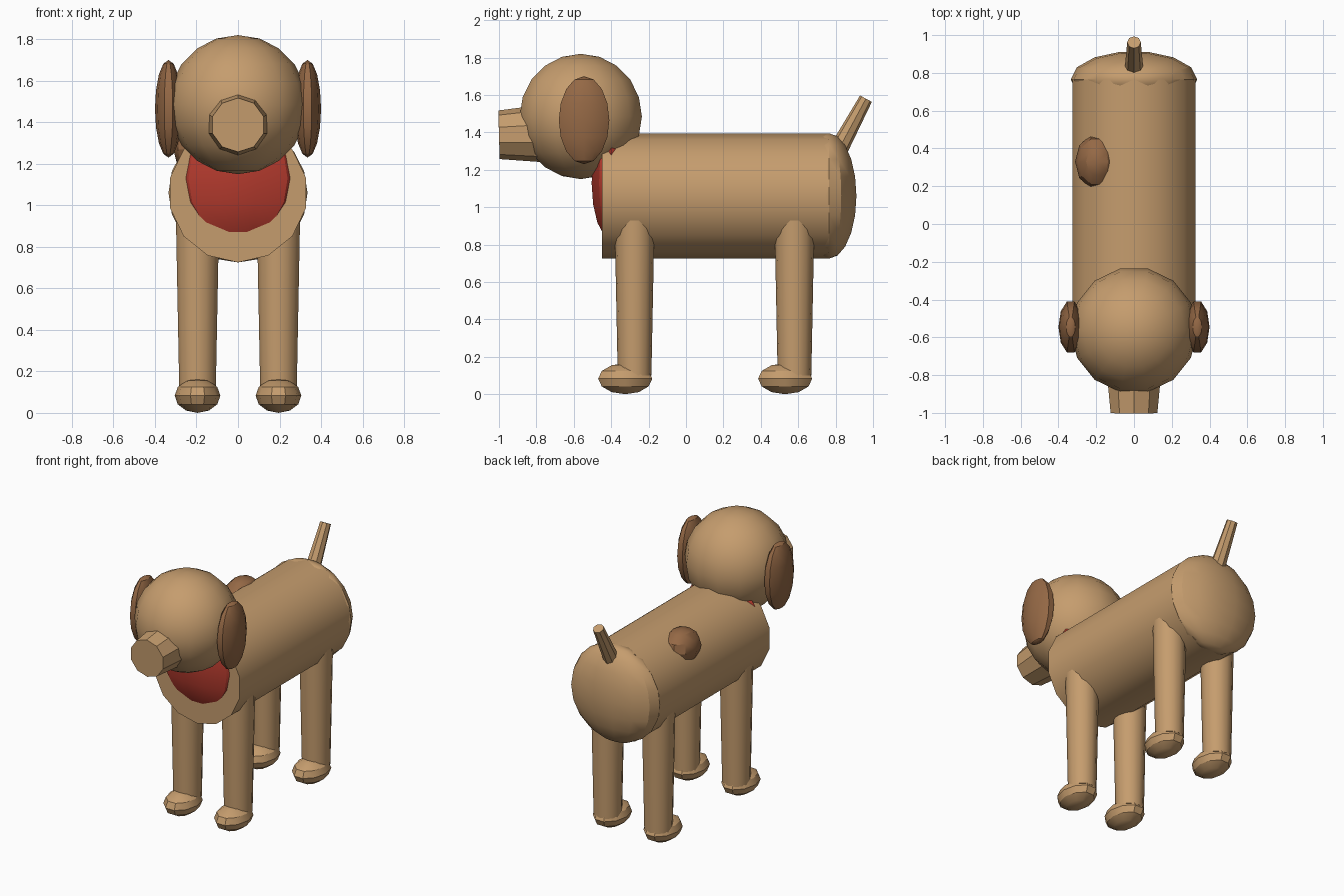
import bpy, bmesh, math
from mathutils import Matrix, Vector

if "Cube" in bpy.data.objects:
    bpy.data.objects.remove(bpy.data.objects["Cube"])


def material(name, rgb):
    m = bpy.data.materials.new(name)
    m.diffuse_color = (*rgb, 1.0)
    m.use_nodes = True
    m.node_tree.nodes["Principled BSDF"].inputs["Base Color"].default_value = m.diffuse_color
    return m


TAN = material("tan fur", (0.56, 0.335, 0.155))
BROWN = material("brown fur", (0.30, 0.14, 0.06))
RED = material("red bib", (0.46, 0.043, 0.027))


def finish(name, bm, mat):
    mesh = bpy.data.meshes.new(name)
    bm.to_mesh(mesh)
    bm.free()
    mesh.materials.append(mat)
    obj = bpy.data.objects.new(name, mesh)
    bpy.context.collection.objects.link(obj)
    bpy.ops.object.select_all(action='DESELECT')
    obj.select_set(True)
    bpy.context.view_layer.objects.active = obj
    bpy.ops.object.shade_smooth_by_angle(angle=math.radians(30))
    return obj


def ellipsoid(name, center, radii, mat, segments=14, rings=10):
    """Squashed sphere with upright poles and a vertex column at each side."""
    bm = bmesh.new()
    bmesh.ops.create_uvsphere(bm, u_segments=segments, v_segments=rings, radius=1)
    turn = Matrix.Rotation(math.pi / 2, 4, 'Z')
    bm.transform(Matrix.Translation(center) @ Matrix.Diagonal((*radii, 1)) @ turn)
    return finish(name, bm, mat)


def tube(name, start, end, r1, r2, mat, segments=14):
    """Tapered capped cylinder between two points."""
    a, b = Vector(start), Vector(end)
    bm = bmesh.new()
    bmesh.ops.create_cone(bm, cap_ends=True, segments=segments,
                          radius1=r1, radius2=r2, depth=(b - a).length)
    # all tubes lie in planes of constant x, so tilt about x only
    d = b - a
    tilt = Matrix.Rotation(math.atan2(-d.y, d.z), 4, 'X')
    bm.transform(Matrix.Translation((a + b) / 2) @ tilt)
    return finish(name, bm, mat)


# Torso
tube("body", (0, -0.45, 1.06), (0, 0.765, 1.06), 0.335, 0.335, TAN)
ellipsoid("rump", (0, 0.765, 1.06), (0.335, 0.15, 0.335), TAN)
ellipsoid("chest_bib", (0, -0.40, 1.13), (0.295, 0.11, 0.30), RED, 10, 8)
ellipsoid("back_spot", (-0.195, 0.33, 1.27), (0.117, 0.147, 0.12), BROWN, 10, 6)
tube("tail", (0, 0.795, 1.27), (0, 0.962, 1.58), 0.052, 0.036, TAN, 8)

# Head
ellipsoid("head", (0, -0.5625, 1.485), (0.335, 0.335, 0.335), TAN)
tube("muzzle", (0, -0.72, 1.395), (0, -1.0, 1.387), 0.158, 0.13, TAN, 10)

# Paired parts
for side, sx in (("left", -1), ("right", 1)):
    ellipsoid(f"{side}_ear", (sx * 0.335, -0.545, 1.465),
              (0.065, 0.142, 0.235), BROWN, 10, 8)
    for end, y in (("front", -0.275), ("back", 0.58)):
        x = sx * 0.195
        tube(f"{end}_{side}_leg", (x, y, 0.10), (x, y, 0.95), 0.09, 0.107, TAN, 14)
        ellipsoid(f"{end}_{side}_paw", (x, y - 0.05, 0.083),
                  (0.11, 0.152, 0.083), TAN, 10, 6)
